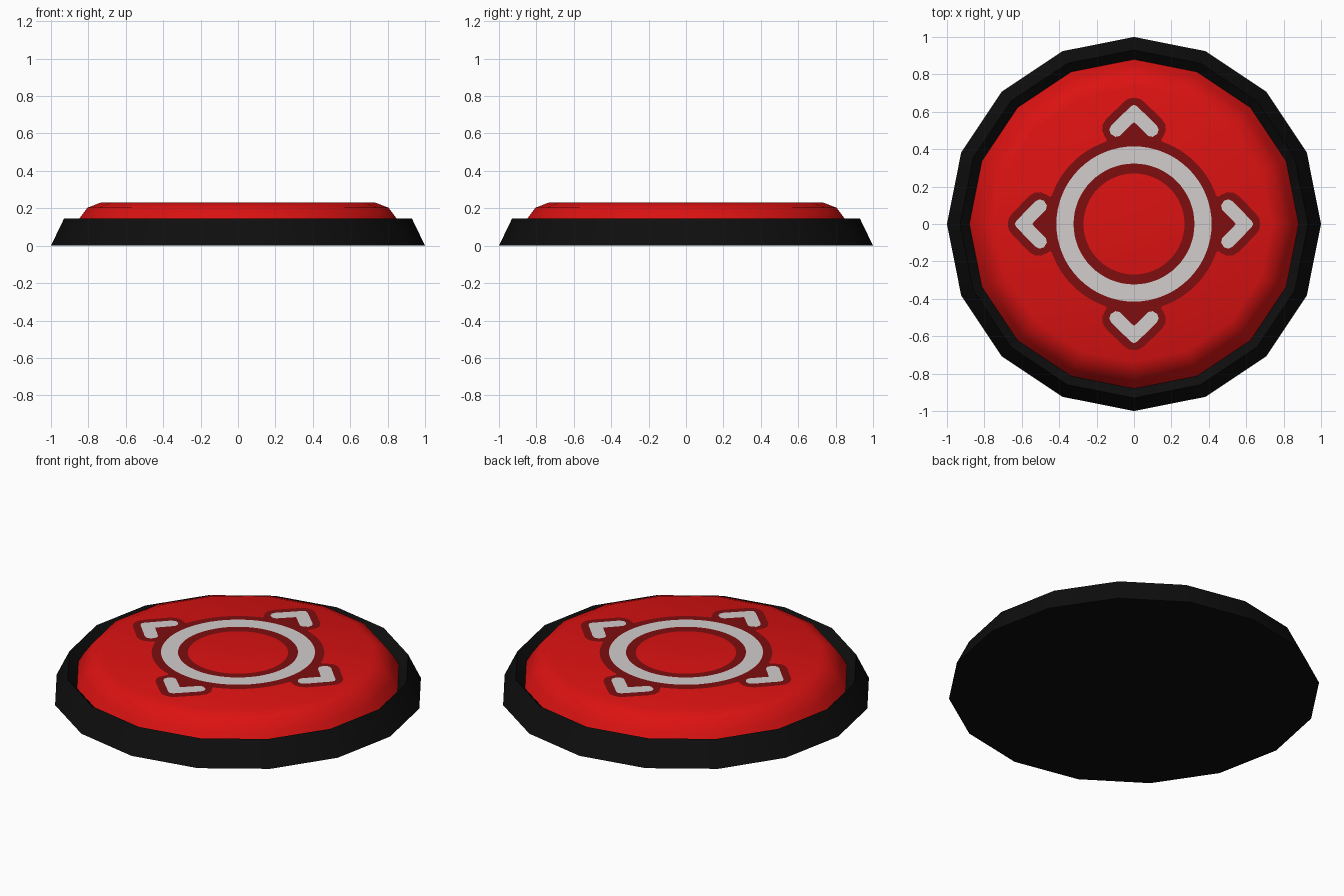
import bpy, bmesh, math
from mathutils import Matrix

if "Cube" in bpy.data.objects:
    bpy.data.objects.remove(bpy.data.objects["Cube"])

TOP = 0.23  # height of the flat top of the dome


def material(name, color):
    m = bpy.data.materials.new(name)
    m.diffuse_color = (*color, 1)
    m.use_nodes = True
    m.node_tree.nodes["Principled BSDF"].inputs["Base Color"].default_value = m.diffuse_color
    return m


black = material("black rubber", (0.0045, 0.0045, 0.0045))
red = material("red plastic", (0.72, 0.006, 0.006))
dark_red = material("dark red paint", (0.21, 0.004, 0.005))
white = material("off white paint", (0.65, 0.61, 0.61))


def finish(bm, name, mat):
    me = bpy.data.meshes.new(name)
    bm.to_mesh(me)
    bm.free()
    ob = bpy.data.objects.new(name, me)
    bpy.context.collection.objects.link(ob)
    me.materials.append(mat)
    return ob


def smooth(ob, degrees):
    bpy.ops.object.select_all(action='DESELECT')
    ob.select_set(True)
    bpy.context.view_layer.objects.active = ob
    bpy.ops.object.shade_smooth_by_angle(angle=math.radians(degrees))


def lathe(name, profile, mat, sides, cap_bottom=False, cap_top=False):
    """Turn a (radius, height) profile around the z axis."""
    bm = bmesh.new()
    rings = [[bm.verts.new((r * math.cos(2 * math.pi * i / sides),
                            r * math.sin(2 * math.pi * i / sides), z))
              for i in range(sides)] for r, z in profile]
    for a, b in zip(rings, rings[1:]):
        for i in range(sides):
            j = (i + 1) % sides
            bm.faces.new((a[i], a[j], b[j], b[i]))
    if cap_bottom:
        bm.faces.new(rings[0][::-1])
    if cap_top:
        centre = bm.verts.new((0, 0, profile[-1][1]))
        for i in range(sides):
            bm.faces.new((rings[-1][i], rings[-1][(i + 1) % sides], centre))
    return finish(bm, name, mat)


def four_marks(name, half, z, mat):
    """Mirror a half outline in x and repeat it in four directions."""
    outline = half + [(-x, y) for x, y in reversed(half) if x > 0]
    bm = bmesh.new()
    for k in range(4):
        turn = Matrix.Rotation(k * math.pi / 2, 3, 'Z')
        face = bm.faces.new([bm.verts.new(turn @ v) for v in
                             (Matrix.Translation((x, y, z)).translation for x, y in outline)])
        face.normal_update()
        if face.normal.z < 0:
            face.normal_flip()
    bmesh.ops.triangulate(bm, faces=bm.faces[:])
    return finish(bm, name, mat)


# Sixteen-sided base with a sharp rim that slopes back in to the button
base = lathe("base", [(1.0, 0), (0.93, 0.145), (0.88, 0.09)], black, 16, cap_bottom=True)
smooth(base, 40)

# Rounded button dome
dome = lathe("button_dome", [(0.88, 0.09), (0.848, 0.145), (0.805, 0.203), (0.735, TOP)],
             red, 16, cap_top=True)
smooth(dome, 40)

# Painted ring with a dark outline
lathe("ring_outline", [(0.465, TOP + 0.002), (0.27, TOP + 0.002)], dark_red, 64)
lathe("ring", [(0.415, TOP + 0.004), (0.323, TOP + 0.004)], white, 64)

# Arrow marks with dark rounded outlines reaching the ring
four_marks("arrow_outlines",
           [(0, 0.675), (0.03, 0.67), (0.055, 0.652), (0.15, 0.56), (0.168, 0.53),
            (0.17, 0.50), (0.155, 0.465), (0.145, 0.45), (0.16, 0.425), (0, 0.44)],
           TOP + 0.0021, dark_red)
four_marks("arrows",
           [(0, 0.637), (0.018, 0.628), (0.122, 0.527), (0.132, 0.505), (0.125, 0.482),
            (0.10, 0.466), (0.078, 0.47), (0, 0.545)],
           TOP + 0.004, white)
